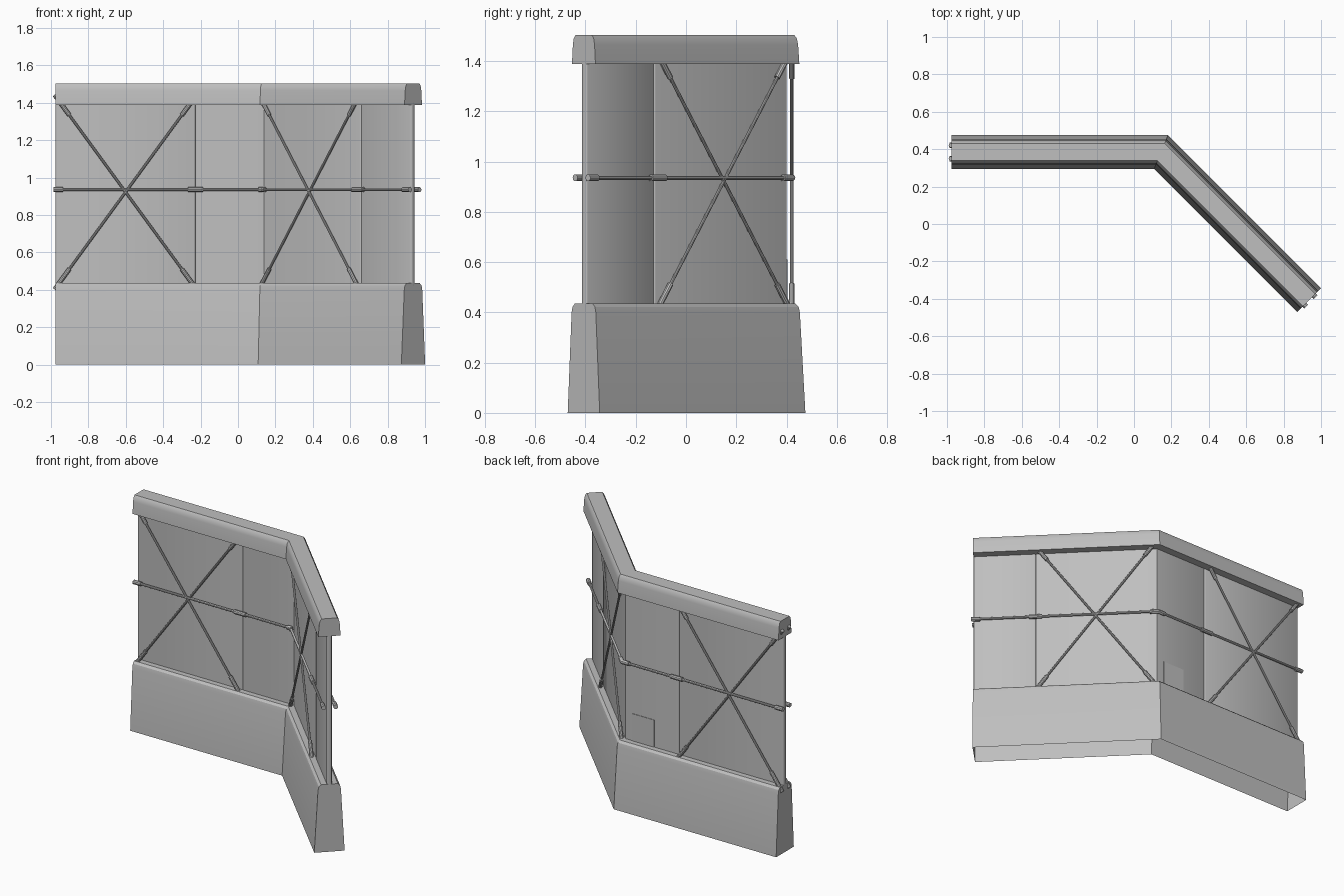
import bpy, bmesh, math
from mathutils import Vector

if "Cube" in bpy.data.objects:
    bpy.data.objects.remove(bpy.data.objects["Cube"])


def make_material(name, value):
    m = bpy.data.materials.new(name)
    m.use_nodes = True
    m.diffuse_color = (value, value, value, 1)
    m.node_tree.nodes["Principled BSDF"].inputs["Base Color"].default_value = (value, value, value, 1)
    return m


concrete = make_material("concrete grey", 0.52)

BEND = Vector((0.145, 0.385, 0))
LENGTH = 1.12
DIAG = math.sqrt(0.5)
MITRE = math.tan(math.pi / 8)


def place(s, o, z):
    """Wall coordinates: s along the bent wall, o towards the back, z up."""
    if s == 0:
        return BEND + Vector((MITRE * o, o, z))
    if s < 0:
        return BEND + Vector((s, o, z))
    return BEND + Vector((DIAG * (s + o), DIAG * (o - s), z))


def finish(name, bm, angle=30):
    bmesh.ops.recalc_face_normals(bm, faces=bm.faces[:])
    mesh = bpy.data.meshes.new(name)
    bm.to_mesh(mesh)
    bm.free()
    mesh.materials.append(concrete)
    ob = bpy.data.objects.new(name, mesh)
    bpy.context.collection.objects.link(ob)
    bpy.ops.object.select_all(action='DESELECT')
    ob.select_set(True)
    bpy.context.view_layer.objects.active = ob
    bpy.ops.object.shade_smooth_by_angle(angle=math.radians(angle))
    return ob


def sweep(bm, profile, stations, skip_edge=None):
    """Carry an (o, z) profile along the wall, mitred at the bend."""
    rings = [[bm.verts.new(place(s, o, z)) for o, z in profile] for s in stations]
    n = len(profile)
    for a, b in zip(rings, rings[1:]):
        for i in range(n):
            if i != skip_edge:
                j = (i + 1) % n
                bm.faces.new((a[i], a[j], b[j], b[i]))
    bm.faces.new(rings[0])
    bm.faces.new(rings[-1])


def mirrored(half):
    return half + [(-o, z) for o, z in reversed(half)]


def circle(o, z, r, n=10):
    return [(o + r * math.cos(2 * math.pi * i / n), z + r * math.sin(2 * math.pi * i / n)) for i in range(n)]


def tube(bm, a, b, r, n=10):
    axis = (b - a).normalized()
    u = axis.orthogonal().normalized()
    v = axis.cross(u)
    rings = []
    for p in (a, b):
        rings.append([bm.verts.new(p + r * (u * math.cos(t) + v * math.sin(t)))
                      for t in (2 * math.pi * i / n for i in range(n))])
    for i in range(n):
        j = (i + 1) % n
        bm.faces.new((rings[0][i], rings[0][j], rings[1][j], rings[1][i]))
    bm.faces.new(rings[0])
    bm.faces.new(rings[1])


# Tapered base, open underneath, and the top rail
base_half = [(0.09, 0), (0.068, 0.4), (0.063, 0.422), (0.05, 0.435)]
bm = bmesh.new()
sweep(bm, mirrored(base_half), (-LENGTH, 0, LENGTH), skip_edge=2 * len(base_half) - 1)
finish("barrier_base", bm)

cap_half = [(0.066, 1.388), (0.061, 1.465), (0.056, 1.49), (0.046, 1.503)]
bm = bmesh.new()
sweep(bm, mirrored(cap_half), (-LENGTH, 0, LENGTH))
finish("top_rail", bm)

# Wall panels with rounded vertical edges
SEAMS = (-0.373, 0.738)
T = 0.015


def panel(name, s0, s1):
    bm = bmesh.new()
    e = 0.008
    rounding = [(0, T - e), (e * 0.3, T - e * 0.3), (e, T)]
    near = [(s0 + d, o) for d, o in rounding] if s0 != 0 else [(0, T)]
    far = [(s1 - d, o) for d, o in reversed(rounding)] if s1 != 0 else [(0, T)]
    outline = near + far
    outline += [(s, -o) for s, o in reversed(outline)]
    low, high = [[bm.verts.new(place(s, o, z)) for s, o in outline] for z in (0.42, 1.4)]
    for i in range(len(outline)):
        j = (i + 1) % len(outline)
        bm.faces.new((low[i], low[j], high[j], high[i]))
    bm.faces.new(low)
    bm.faces.new(high)
    finish(name, bm, 50)


panel("right_outer_panel", -LENGTH, SEAMS[0])
panel("right_inner_panel", SEAMS[0], 0)
panel("left_inner_panel", 0, SEAMS[1])
panel("left_outer_panel", SEAMS[1], LENGTH)

# Small hatch on the back of the wall
bm = bmesh.new()
sweep(bm, [(T - 0.002, 0.42), (T + 0.003, 0.42), (T + 0.003, 0.61), (T - 0.002, 0.61)], (-0.2, -0.045))
finish("back_hatch", bm)

# Bracing on both faces: horizontal rail with couplings, and crossed rods
MID = 0.935
for side, offset in (("front", -0.036), ("back", 0.036)):
    bm = bmesh.new()
    sweep(bm, circle(offset, MID, 0.008), (-LENGTH - 0.005, 0, LENGTH + 0.005))
    finish(side + "_rail", bm)

    bm = bmesh.new()
    spans = [(-LENGTH - 0.012, -LENGTH + 0.04), (SEAMS[0] - 0.04, SEAMS[0] + 0.04), (-0.035, 0, 0.035),
             (SEAMS[1] - 0.04, SEAMS[1] + 0.04), (LENGTH - 0.04, LENGTH + 0.012)]
    for span in spans:
        sweep(bm, circle(offset, MID, 0.014), span)
    finish(side + "_couplings", bm)

    rods, sleeves = bmesh.new(), bmesh.new()
    for centre in (-0.746, 0.368):
        # Straight rods, so each is placed from a frame at its own centre
        middle = place(centre, offset, 0.922)
        along = Vector((1, 0, 0)) if centre < 0 else Vector((DIAG, -DIAG, 0))
        for lean in (-1, 1):
            reach = along * 0.38 * lean + Vector((0, 0, 0.52))
            tube(rods, middle - reach, middle + reach, 0.007)
            for end in (-1, 1):
                tube(sleeves, middle + reach * end, middle + reach * end * 0.79, 0.012)
    finish(side + "_cross_rods", rods)
    finish(side + "_rod_sleeves", sleeves)
